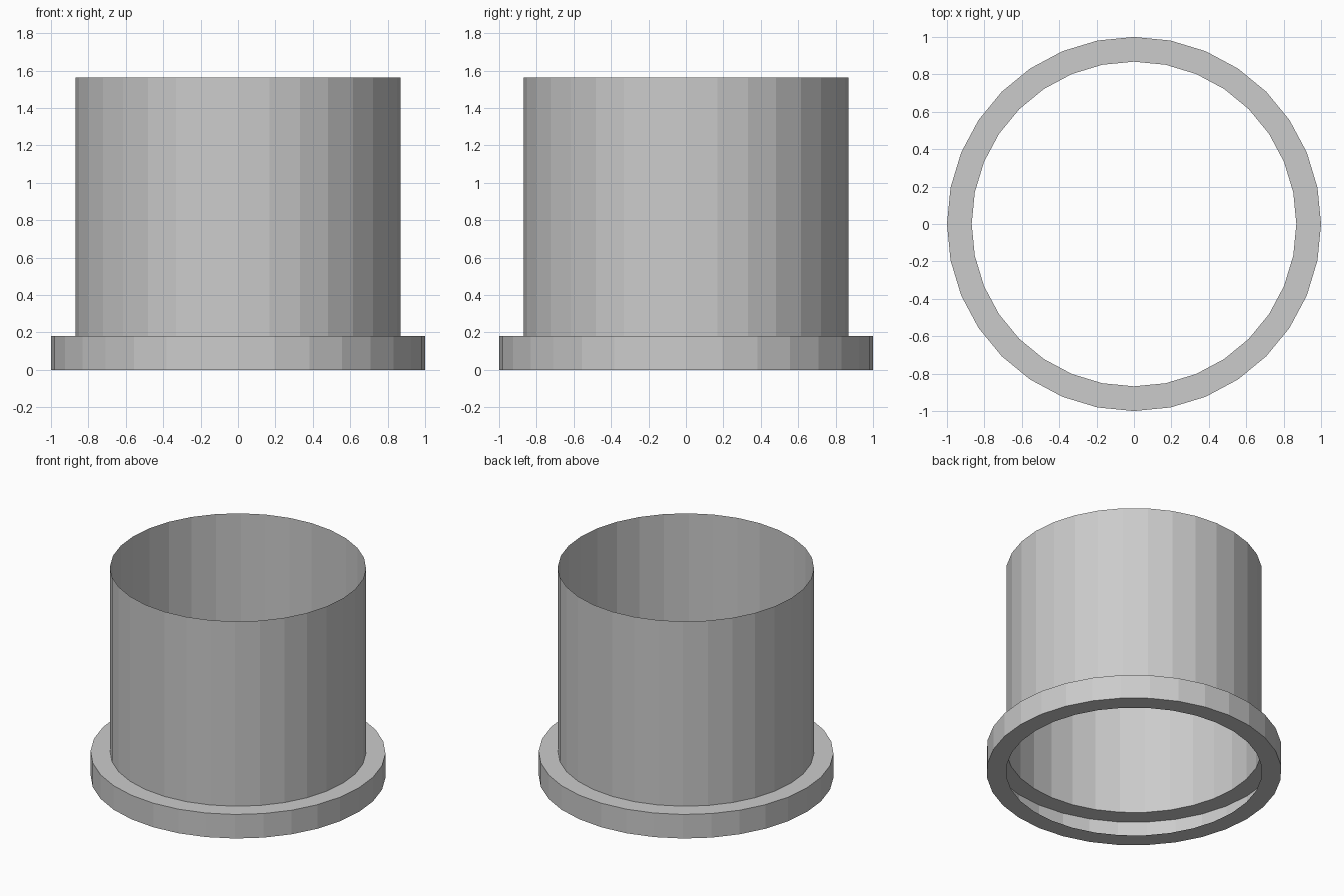
import bpy
import bmesh
from math import cos, sin, tau

if "Cube" in bpy.data.objects:
    bpy.data.objects.remove(bpy.data.objects["Cube"])

SIDES = 32
TUBE_R, FLANGE_R = 0.868, 1.0
FLANGE_H, TOTAL_H = 0.18, 1.562


def revolve(name, profile):
    """Sweep an open (radius, z) profile around z as flat-faced quads."""
    bm = bmesh.new()
    rings = [[bm.verts.new((r * cos(tau * i / SIDES), r * sin(tau * i / SIDES), z))
              for i in range(SIDES)] for r, z in profile]
    for low, high in zip(rings, rings[1:]):
        for i in range(SIDES):
            j = (i + 1) % SIDES
            bm.faces.new((low[i], low[j], high[j], high[i]))
    mesh = bpy.data.meshes.new(name)
    bm.to_mesh(mesh)
    bm.free()
    obj = bpy.data.objects.new(name, mesh)
    bpy.context.collection.objects.link(obj)
    return obj


# Hollow base flange: underside, rim and top, open towards the bore
revolve("base_flange", [(TUBE_R, 0), (FLANGE_R, 0),
                        (FLANGE_R, FLANGE_H), (TUBE_R, FLANGE_H)])

# Thin open tube rising from the flange
revolve("tube_wall", [(TUBE_R, FLANGE_H), (TUBE_R, TOTAL_H)])
